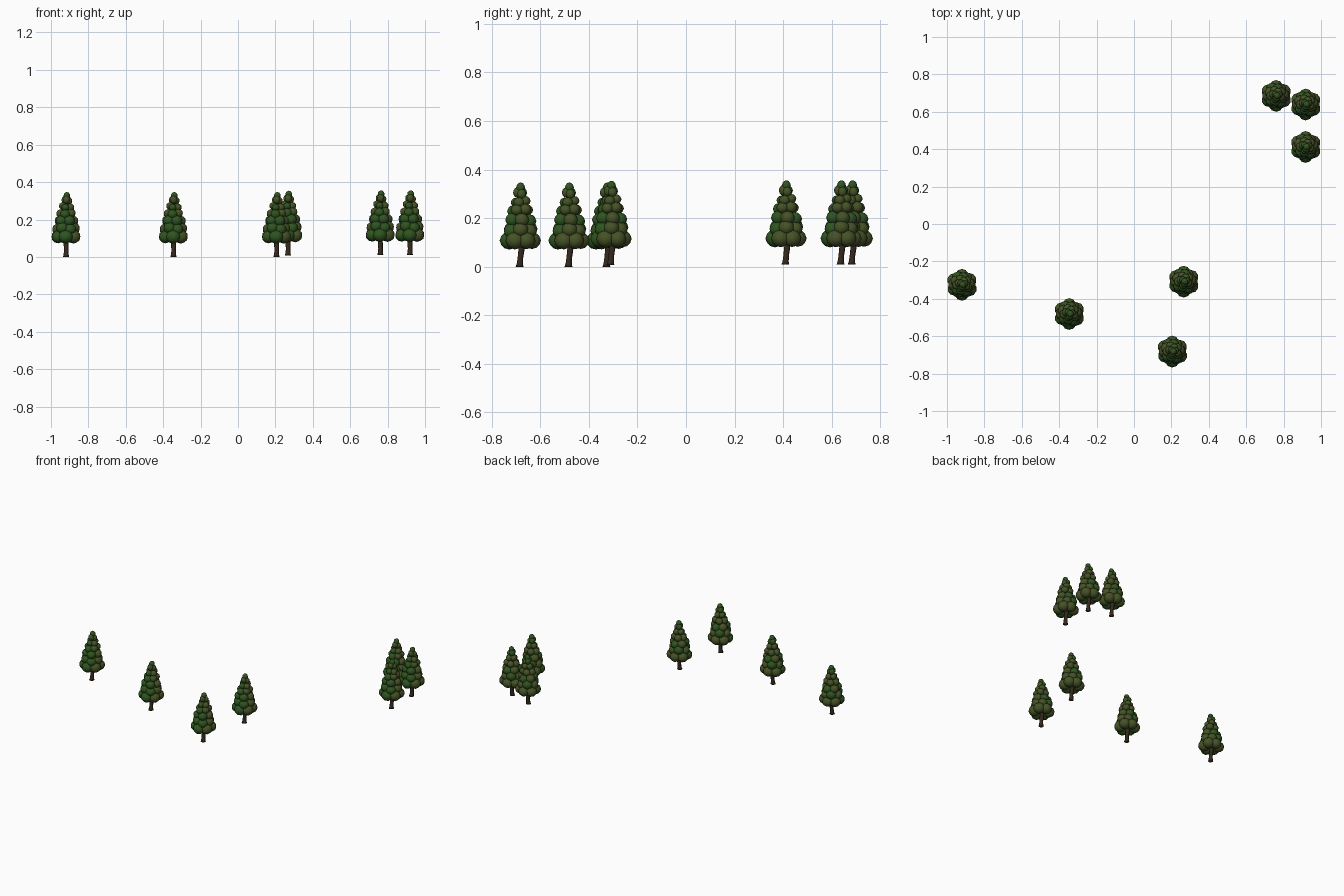
import bpy, bmesh, math, random
from mathutils import Matrix, Vector

if "Cube" in bpy.data.objects:
    bpy.data.objects.remove(bpy.data.objects["Cube"])

random.seed(4)


def material(name, rgb):
    m = bpy.data.materials.new(name)
    m.diffuse_color = (*rgb, 1)
    m.use_nodes = True
    m.node_tree.nodes["Principled BSDF"].inputs["Base Color"].default_value = m.diffuse_color
    return m


BARK = material("bark", (0.035, 0.022, 0.012))
GREEN = material("leaf_green", (0.028, 0.09, 0.014))
OLIVE = material("leaf_olive", (0.06, 0.085, 0.02))


def finish(bm, name, mats):
    for f in bm.faces:
        f.smooth = True
    me = bpy.data.meshes.new(name)
    bm.to_mesh(me)
    bm.free()
    for m in mats:
        me.materials.append(m)
    return me


# Curved trunk with flared foot: (x, y, z, radius)
def trunk_mesh():
    path = [(0, 0, 0, .017), (0, .001, .012, .0135), (.001, .003, .035, .012),
            (0, .007, .065, .013), (-.001, .01, .1, .013), (0, .008, .16, .008)]
    bm = bmesh.new()
    n = 10
    rings = [[bm.verts.new((x + r * math.cos(i * math.tau / n),
                            y + r * math.sin(i * math.tau / n), z)) for i in range(n)]
             for x, y, z, r in path]
    for a, b in zip(rings, rings[1:]):
        for i in range(n):
            j = (i + 1) % n
            bm.faces.new((a[i], a[j], b[j], b[i]))
    bm.faces.new(rings[0][::-1])
    bm.faces.new(rings[-1])
    return finish(bm, "trunk", [BARK])


# Crown of leaf clumps in tiers: (z, ring distance, clump radius, count, phase)
def crown_mesh():
    tiers = [(.108, .047, .038, 6, 90), (.152, .041, .033, 6, 60),
             (.193, .036, .030, 5, 80), (.232, .029, .026, 5, 40),
             (.268, .021, .022, 4, 70), (.300, .012, .019, 3, 20),
             (.326, .0, .019, 1, 0)]
    bm = bmesh.new()
    for k, (z, d, r, count, phase) in enumerate(tiers):
        for i in range(count):
            a = math.radians(phase) + i * math.tau / count
            s = r * random.uniform(.94, 1.04)
            dz = random.uniform(-.006, .006) if 0 < k < 6 else 0
            pos = Vector((d * math.cos(a) + .025 * z - .004,
                          d * math.sin(a) + .004, z + dz))
            mat = Matrix.Translation(pos) @ Matrix.Diagonal((s, s, s * (.95 if k < 5 else 1.15), 1))
            old = set(bm.faces)
            bmesh.ops.create_icosphere(bm, subdivisions=2, radius=1, matrix=mat)
            tint = 1 if random.random() < .35 else 0
            for f in bm.faces:
                if f not in old:
                    f.material_index = tint
    return finish(bm, "crown", [GREEN, OLIVE])


# Seven identical trees, standing at slightly different heights
trunk, crown = trunk_mesh(), crown_mesh()
places = [(-.919, -.328, 0), (-.345, -.484, 0), (.206, -.685, 0), (.267, -.311, .007),
          (.919, .409, .009), (.919, .636, .009), (.761, .682, .009)]
for i, p in enumerate(places, 1):
    for me in (trunk, crown):
        ob = bpy.data.objects.new(f"tree_{i}_{me.name}", me)
        ob.location = p
        bpy.context.collection.objects.link(ob)
